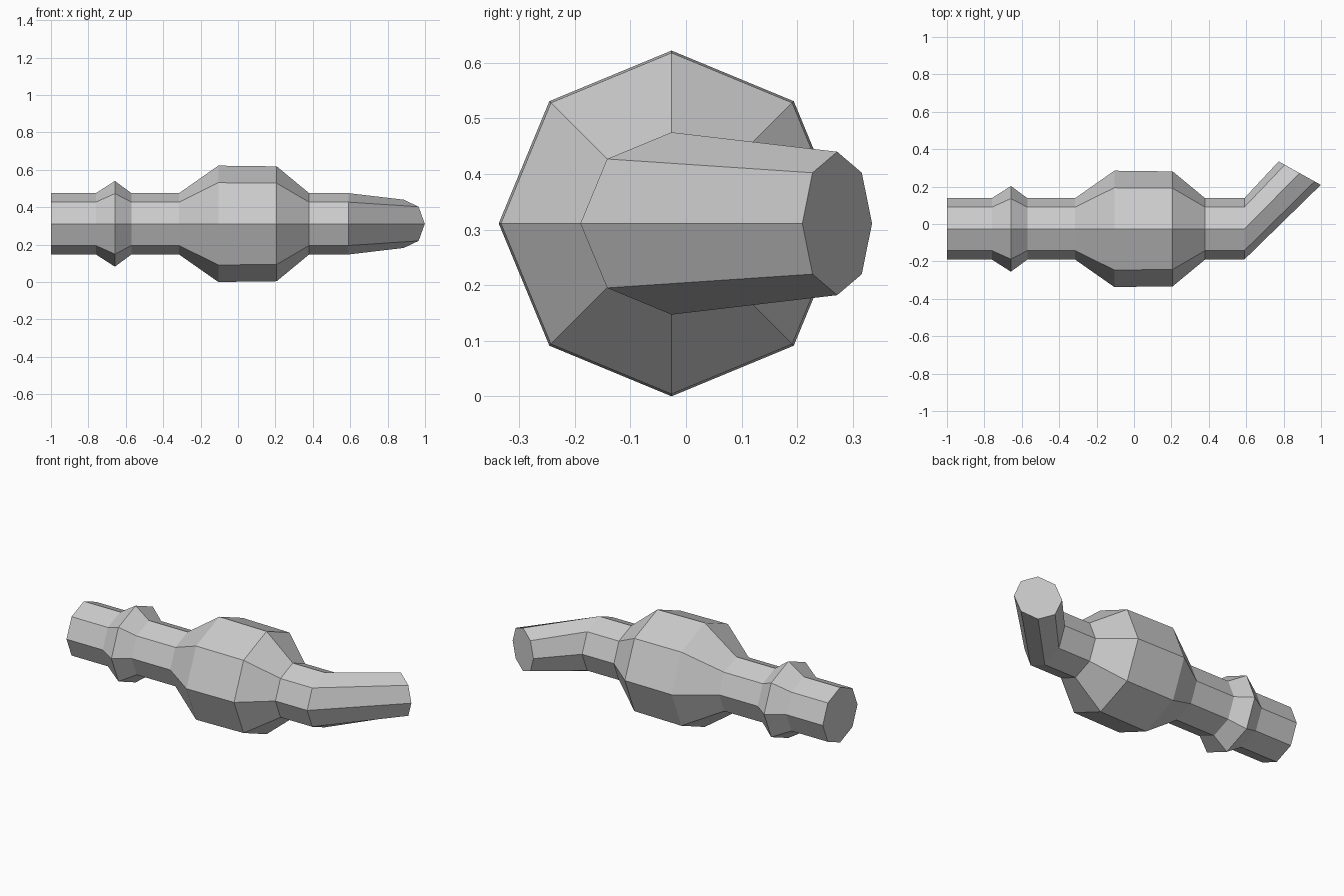
import bpy, bmesh
from math import cos, sin, pi
from mathutils import Vector

if "Cube" in bpy.data.objects:
    bpy.data.objects.remove(bpy.data.objects["Cube"])

SIDES = 8
CY, CZ = -0.026, 0.311

# Stations along the pipe: x, y, radius, in-plane sideways direction
ACROSS = Vector((0, 1, 0))
TILTED = Vector((-0.874, 0.486, 0))
profile = [(-1.0, 0.164), (-0.76, 0.164), (-0.658, 0.229), (-0.57, 0.164),
           (-0.315, 0.164), (-0.105, 0.311), (0.207, 0.307),
           (0.38, 0.164), (0.59, 0.164)]
stations = [(x, CY, r, ACROSS) for x, r in profile]
stations.append((0.886, 0.272, 0.129, TILTED))  # bent outlet

bm = bmesh.new()


def ring(x, y, r, side):
    """Octagonal cross-section with a corner pointing straight up."""
    centre = Vector((x, y, CZ))
    return [bm.verts.new(centre + side * r * cos(2 * pi * i / SIDES)
                         + Vector((0, 0, r * sin(2 * pi * i / SIDES))))
            for i in range(SIDES)]


# Walls between neighbouring rings, then the end caps
rings = [ring(*s) for s in stations]
for a, b in zip(rings, rings[1:]):
    for i in range(SIDES):
        j = (i + 1) % SIDES
        bm.faces.new((a[i], a[j], b[j], b[i]))
bm.faces.new(rings[0])
bm.faces.new(rings[-1])
bmesh.ops.recalc_face_normals(bm, faces=bm.faces)

mesh = bpy.data.meshes.new("bent_pipe")
bm.to_mesh(mesh)
bm.free()
bpy.context.collection.objects.link(bpy.data.objects.new("bent_pipe", mesh))
